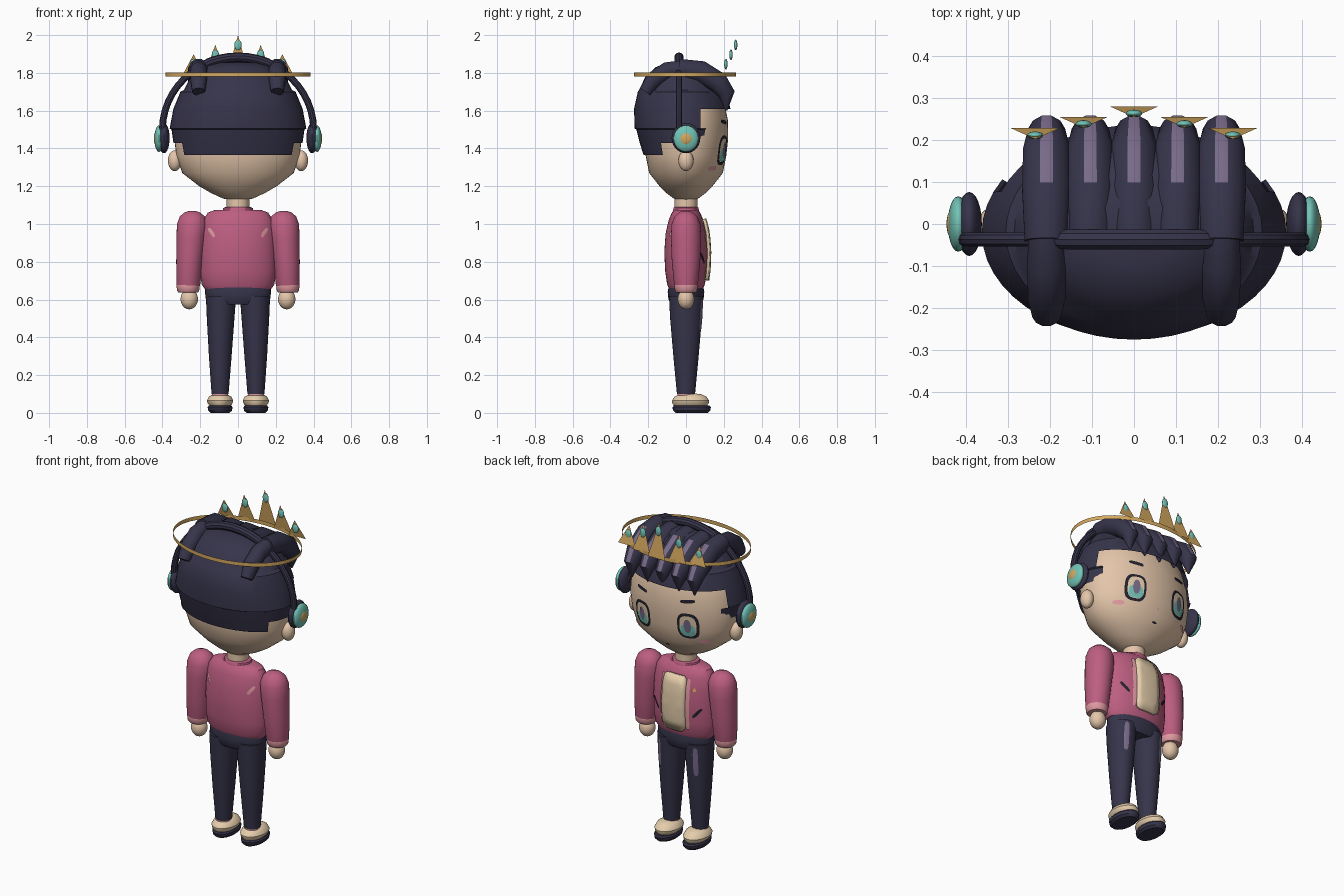
import bpy, bmesh, math
from mathutils import Vector

old = bpy.data.objects.get("Cube")
if old:
    bpy.data.objects.remove(old)


def material(name, r, g, b):
    lin = [((c / 255 + 0.055) / 1.055) ** 2.4 for c in (r, g, b)] + [1]
    m = bpy.data.materials.new(name)
    m.use_nodes = True
    m.diffuse_color = lin
    m.node_tree.nodes["Principled BSDF"].inputs["Base Color"].default_value = lin
    return m


SKIN = material("skin", 228, 198, 170)
NAVY = material("dark navy", 54, 52, 74)
PINK = material("jacket pink", 188, 94, 128)
ROSE = material("light rose", 222, 152, 160)
GOLD = material("gold", 212, 168, 95)
TEAL = material("teal", 115, 195, 182)
LILAC = material("lilac highlight", 120, 106, 136)
CREAM = material("cream", 230, 206, 172)
INK = material("ink", 36, 33, 46)
parts = []


def finish(name, bm, *mats, recalc=True):
    if recalc:
        bmesh.ops.recalc_face_normals(bm, faces=bm.faces[:])
    me = bpy.data.meshes.new(name)
    bm.to_mesh(me)
    bm.free()
    for m in mats:
        me.materials.append(m)
    ob = bpy.data.objects.new(name, me)
    bpy.context.collection.objects.link(ob)
    parts.append(ob)
    return ob


def bridge(bm, rings, caps=True):
    """Skin a list of vertex rings; returns faces as (face, ring, side)."""
    out = []
    n = len(rings[0])
    for k in range(len(rings) - 1):
        for i in range(n):
            j = (i + 1) % n
            f = bm.faces.new((rings[k][i], rings[k][j], rings[k + 1][j], rings[k + 1][i]))
            out.append((f, k, i))
    if caps:
        bm.faces.new(rings[0][::-1])
        bm.faces.new(rings[-1])
    return out


def loft(name, rows, mat, n=32, caps=True, drop=None):
    """Stack of ellipses, each row is z, cx, cy, rx, ry."""
    bm = bmesh.new()
    rings = []
    for z, cx, cy, rx, ry in rows:
        angles = [2 * math.pi * i / n for i in range(n)]
        rings.append([bm.verts.new((cx + rx * math.cos(a), cy + ry * math.sin(a), z)) for a in angles])
    bridge(bm, rings, caps)
    if drop:
        gone = [f for f in bm.faces if drop(f.calc_center_median())]
        bmesh.ops.delete(bm, geom=gone, context='FACES')
    return finish(name, bm, mat)


def sweep(name, path, radii, side, mats, n=12, stripe=None):
    """Tube along a planar path; one top facet may carry a stripe."""
    bm = bmesh.new()
    pts = [Vector(p) for p in path]
    side = Vector(side)
    rings = []
    for k, p in enumerate(pts):
        t = (pts[min(k + 1, len(pts) - 1)] - pts[max(k - 1, 0)]).normalized()
        up = side.cross(t)
        angles = [2 * math.pi * (i + 0.5) / n for i in range(n)]
        rings.append([bm.verts.new(p + radii[k] * (side * math.cos(a) + up * math.sin(a))) for a in angles])
    for f, k, i in bridge(bm, rings):
        if stripe and i == n // 4 - 1 and k in stripe:
            f.material_index = 1
    return finish(name, bm, *mats)


def ball(name, loc, size, mat):
    bm = bmesh.new()
    bmesh.ops.create_uvsphere(bm, u_segments=24, v_segments=14, radius=1)
    bmesh.ops.scale(bm, vec=size, verts=bm.verts)
    bmesh.ops.translate(bm, vec=loc, verts=bm.verts)
    return finish(name, bm, mat)


def depth(rows, x, z, facing):
    """Depth of a lofted body's surface at x, z."""
    for a, b in zip(rows, rows[1:]):
        if a[0] <= z <= b[0]:
            t = (z - a[0]) / (b[0] - a[0])
            cx, cy, rx, ry = [p + (q - p) * t for p, q in zip(a[1:], b[1:])]
            u = min(0.98, abs(x - cx) / rx)
            return cy + facing * ry * math.sqrt(1 - u * u)
    return 0


def decal(name, rows, x, z, rx, rz, mat, off=0.004, tilt=0, power=2, facing=1, n=24):
    """Thin rounded patch that follows a lofted body."""
    bm = bmesh.new()

    def place(u, w):
        px = x + u * math.cos(tilt) - w * math.sin(tilt)
        pz = z + u * math.sin(tilt) + w * math.cos(tilt)
        return bm.verts.new((px, depth(rows, px, pz, facing) + facing * off, pz))

    rings = []
    for s in (1, 0.66, 0.33):
        ring = []
        for i in range(n):
            a = 2 * math.pi * i / n
            c, d = math.cos(a), math.sin(a)
            k = s / (abs(c) ** power + abs(d) ** power) ** (1 / power)
            ring.append(place(rx * c * k, rz * d * k))
        rings.append(ring)
    bridge(bm, rings, caps=False)
    bm.faces.new(rings[-1])
    if facing > 0:
        bmesh.ops.reverse_faces(bm, faces=bm.faces[:])
    return finish(name, bm, mat, recalc=False)


def centred(rows, cy=0):
    return [(z, 0, cy, rx, ry) for z, rx, ry in rows]


# Head, neck and hair cap
head = centred([(1.125, .03, .03), (1.135, .08, .065), (1.165, .145, .105), (1.2, .205, .14),
                (1.27, .295, .195), (1.36, .327, .213), (1.45, .337, .223), (1.55, .327, .222),
                (1.65, .3, .2), (1.75, .22, .15), (1.8, .1, .08)])
loft("head", head, SKIN, 48)
loft("neck", centred([(1.03, .06, .06), (1.16, .06, .06)]), SKIN)
cap = centred([(1.365, .328, .205), (1.43, .342, .225), (1.5, .352, .243), (1.505, .362, .252),
               (1.61, .342, .255), (1.7, .305, .235), (1.71, .285, .228), (1.78, .25, .195),
               (1.83, .19, .14), (1.855, .1, .08)], -.02)
loft("hair_cap", cap, NAVY, 48,
     drop=lambda c: c.z < 1.6 and c.y > .09 or c.z < 1.42 and c.y > -.12)

# Hair locks with highlight facets in front, plain ones behind
for i in range(-2, 3):
    x = i * .104
    front = [(-.04, 1.822), (.08, 1.806), (.17, 1.75), (.215, 1.69), (.215, 1.6)]
    sweep("front_lock", [(x, y, z) for y, z in front], (.054, .06, .058, .046, .004),
          (1, 0, 0), (NAVY, LILAC), stripe=(1, 2))
    sink = 0 if abs(i) == 2 else .02
    back = [(.0, 1.825), (-.1, 1.812), (-.17, 1.765), (-.215, 1.7)]
    sweep("back_lock", [(x, y + sink, z - sink) for y, z in back], (.045, .047, .046, .035),
          (-1, 0, 0), (NAVY,))

# Face
for s in (-1, 1):
    ball("ear", (s * .335, 0, 1.335), (.036, .04, .055), SKIN)
    decal("eye_outline", head, s * .15, 1.39, .06, .078, INK, power=3)
    decal("eye_inner", head, s * .15, 1.39, .046, .063, CREAM, .006, power=3)
    decal("eye_iris", head, s * .15, 1.365, .04, .036, TEAL, .008, power=3)
    decal("eye_pupil", head, s * .15, 1.392, .02, .042, LILAC, .01)
    decal("eyebrow", head, s * .15, 1.54, .04, .01, INK, tilt=s * .12, power=4)
    decal("blush", head, s * .225, 1.295, .028, .013, ROSE)
decal("nose", head, 0, 1.305, .006, .005, ROSE)
decal("mouth", head, 0, 1.235, .016, .005, INK)

# Headphones
arc = [math.pi * k / 24 for k in range(25)]
sweep("headband", [(.4 * math.cos(a), -.037, 1.5 + .383 * math.sin(a)) for a in arc],
      [.018] * 25, (0, 1, 0), (NAVY,), 10)
sweep("headband_pad", [(.4 * math.cos(a), -.037, 1.5 + .383 * math.sin(a)) for a in arc[8:17]],
      [.02] + [.025] * 7 + [.02], (0, 1, 0), (NAVY,), 10)
for s in (-1, 1):
    ball("ear_cushion", (s * .392, 0, 1.455), (.03, .076, .08), NAVY)
    ball("ear_cup", (s * .418, 0, 1.452), (.025, .066, .07), TEAL)
    ball("ear_cup_centre", (s * .432, 0, 1.452), (.014, .036, .036), GOLD)

# Crown: thin band, spikes and gems
loft("crown_band", [(z, 0, -.005, .385, .27) for z in (1.78, 1.803)], GOLD, 64, caps=False)
for x, y, top in ((0, .28, 2), (.12, .255, 1.948), (.235, .228, 1.898)):
    for s in ((-1, 1) if x else (1,)):
        bm = bmesh.new()
        corners = ((s * x + .058, y, 1.79), (s * x - .058, y, 1.79), (s * x, y - .026, top))
        bm.faces.new([bm.verts.new(c) for c in corners])
        finish("crown_spike", bm, GOLD, recalc=False)
        ball("crown_gem", (s * x, y - .017, top - .052), (.019, .009, .028), TEAL)

# Jacket
torso = centred([(.655, .175, .088), (.68, .193, .1), (.75, .2, .11), (.85, .2, .115),
                 (.95, .196, .108), (1.02, .185, .092), (1.06, .16, .075), (1.075, .12, .06)])
loft("jacket_body", torso, PINK, 40)
loft("jacket_collar", centred([(1.06, .085, .07), (1.085, .078, .066), (1.09, .065, .062)]), PINK)
panel = decal("shirt_panel", torso, 0, .865, .075, .165, CREAM, .02, power=8, n=40)
mod = panel.modifiers.new("thickness", 'SOLIDIFY')
mod.thickness, mod.offset = .022, -1
decal("badge", torso, -.12, .955, .016, .016, GOLD, .008, n=3, tilt=math.pi / 2)
for s in (-1, 1):
    decal("lapel_trim", torso, s * .083, .865, .012, .15, ROSE, .007, power=6)
    decal("pocket_slash", torso, s * .135, .82, .008, .036, INK, tilt=-s * .7, power=4)
    decal("back_mark", torso, s * .14, .955, .009, .028, ROSE, tilt=-s * .6, power=4, facing=-1)
    arm = [(.66, .264, .058, .058), (.68, .263, .063, .063), (.8, .257, .07, .075),
           (.93, .248, .078, .08), (1.0, .243, .08, .076), (1.04, .242, .066, .06),
           (1.062, .242, .04, .036), (1.07, .242, .015, .014)]
    loft("sleeve", [(z, s * c, 0, rx, ry) for z, c, rx, ry in arm], PINK)
    loft("cuff", [(z, s * .264, 0, r, r) for z, r in ((.638, .052), (.645, .058), (.675, .062), (.69, .058))], ROSE)
    ball("hand", (s * .258, 0, .602), (.046, .044, .054), SKIN)

# Trousers and shoes
loft("trouser_hips", centred([(.575, .15, .08), (.6, .17, .093), (.64, .175, .097), (.675, .172, .09)]), NAVY)
for s in (-1, 1):
    leg = [(z, s * c, 0, rx, ry) for z, c, rx, ry in
           ((.1, .095, .045, .048), (.3, .094, .06, .067), (.5, .092, .073, .084), (.62, .09, .08, .09))]
    loft("trouser_leg", leg, NAVY)
    decal("trouser_streak", leg, s * .12, .52, .013, .085, LILAC, power=4)
    loft("sock", [(z, s * .095, 0, .043, .046) for z in (.08, .108)], ROSE)
    shoe = ((.035, .052, .085), (.05, .066, .096), (.065, .07, .098), (.085, .06, .085), (.098, .04, .06), (.102, .02, .03))
    loft("shoe", [(z, s * .095, .024, rx, ry) for z, rx, ry in shoe], CREAM)
    sole = ((0, .05, .085), (.012, .063, .098), (.03, .066, .102), (.038, .06, .095))
    loft("shoe_sole", [(z, s * .095, .03, rx, ry) for z, rx, ry in sole], NAVY)

# Smooth shading with crisp ledges
bpy.ops.object.select_all(action='DESELECT')
for ob in parts:
    ob.select_set(True)
bpy.context.view_layer.objects.active = parts[0]
bpy.ops.object.shade_smooth_by_angle(angle=math.radians(35))
